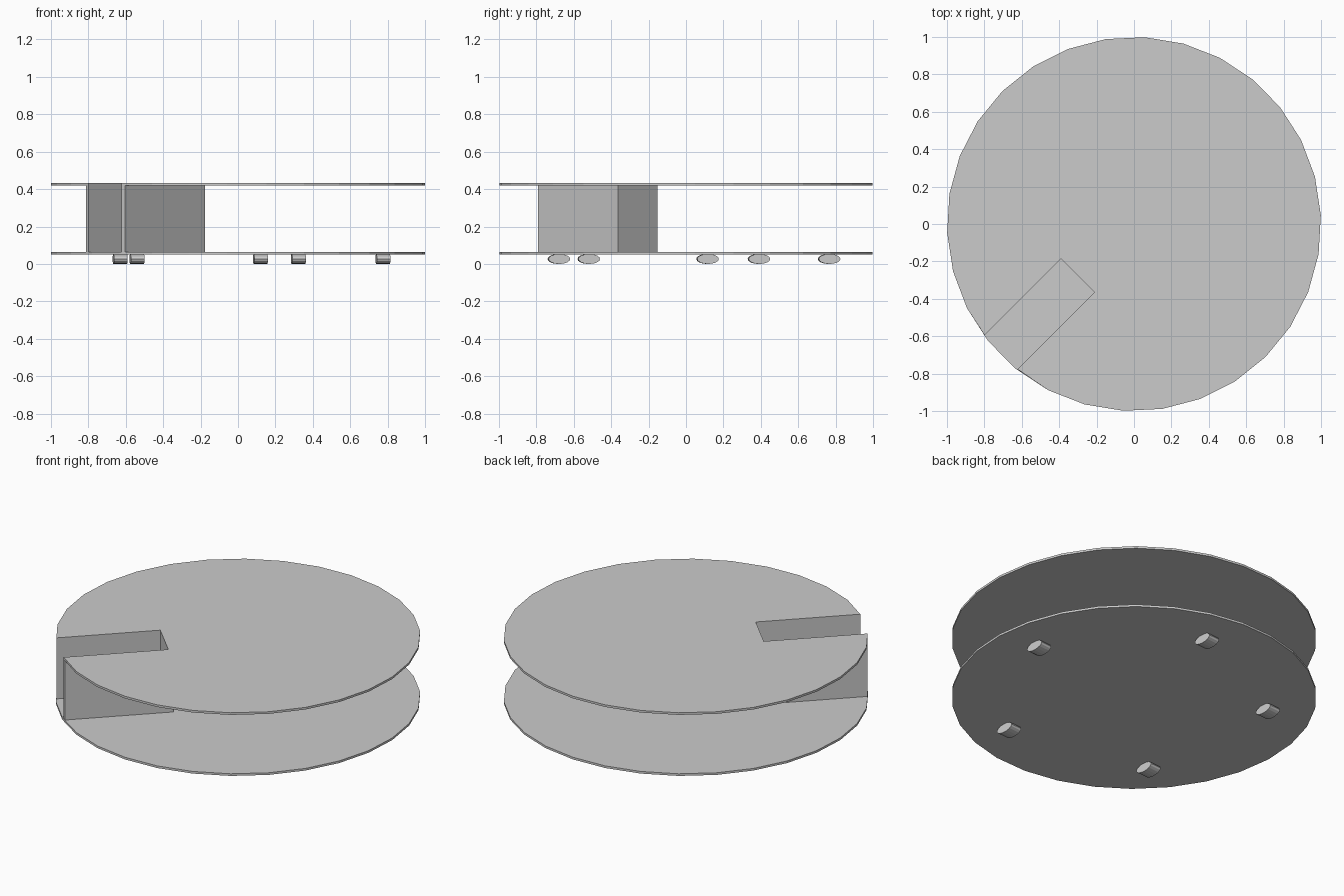
import bpy, bmesh
from math import sin, cos, radians, sqrt

if "Cube" in bpy.data.objects:
    bpy.data.objects.remove(bpy.data.objects["Cube"])


def prism(name, pts, z0, z1):
    """Extrude a flat outline from z0 to z1."""
    bm = bmesh.new()
    face = bm.faces.new([bm.verts.new((x, y, z0)) for x, y in pts])
    ext = bmesh.ops.extrude_face_region(bm, geom=[face], use_keep_orig=True)
    top = [g for g in ext["geom"] if isinstance(g, bmesh.types.BMVert)]
    bmesh.ops.translate(bm, verts=top, vec=(0, 0, z1 - z0))
    bmesh.ops.recalc_face_normals(bm, faces=bm.faces)
    me = bpy.data.meshes.new(name)
    bm.to_mesh(me)
    bm.free()
    ob = bpy.data.objects.new(name, me)
    bpy.context.collection.objects.link(ob)
    return ob


def slot_xy(u, v):
    """Slot frame: u runs outward along the 225 degree diagonal, v across it."""
    return ((v - u) / sqrt(2), -(u + v) / sqrt(2))


def rim(a):
    return (cos(radians(a)), sin(radians(a)))


SIDES, START = 30, 2.7
angles = [START + i * 360 / SIDES for i in range(SIDES)]
Z_LOW, Z_HIGH, THICK = 0.051, 0.42, 0.013

# lower disc
prism("lower_disc", [rim(a) for a in angles], Z_LOW, Z_LOW + THICK)

# upper disc with an open slot at the front left
v0, v1, u_in, t = -0.145, 0.109, 0.407, 0.024
slot = [slot_xy(0.985, v0), slot_xy(u_in, v0), slot_xy(u_in, v1), slot_xy(0.989, v1)]
outline = [rim(a) for a in angles if a < 216] + slot + [rim(a) for a in angles if a > 232]
prism("upper_disc", outline, Z_HIGH, Z_HIGH + THICK)

# U-shaped wall around the slot, joining the discs
outer = [slot_xy(0.986, v1 + t), slot_xy(u_in - t, v1 + t),
         slot_xy(u_in - t, v0 - t), slot_xy(0.979, v0 - t)]
prism("slot_wall", slot + outer, Z_LOW + THICK, Z_HIGH)

# small roller feet, flattened cylinders lying along x
for i, (x, y) in enumerate([(0.775, 0.115), (0.12, 0.765), (-0.63, 0.39),
                            (-0.54, -0.52), (0.323, -0.68)]):
    bpy.ops.mesh.primitive_cylinder_add(vertices=16, radius=1, depth=1)
    foot = bpy.context.object
    foot.name = f"foot_{i + 1}"
    foot.scale = (0.0265, 0.058, 0.073)
    foot.rotation_euler = (0, radians(90), radians(4))
    foot.location = (x, y, 0.0265)
